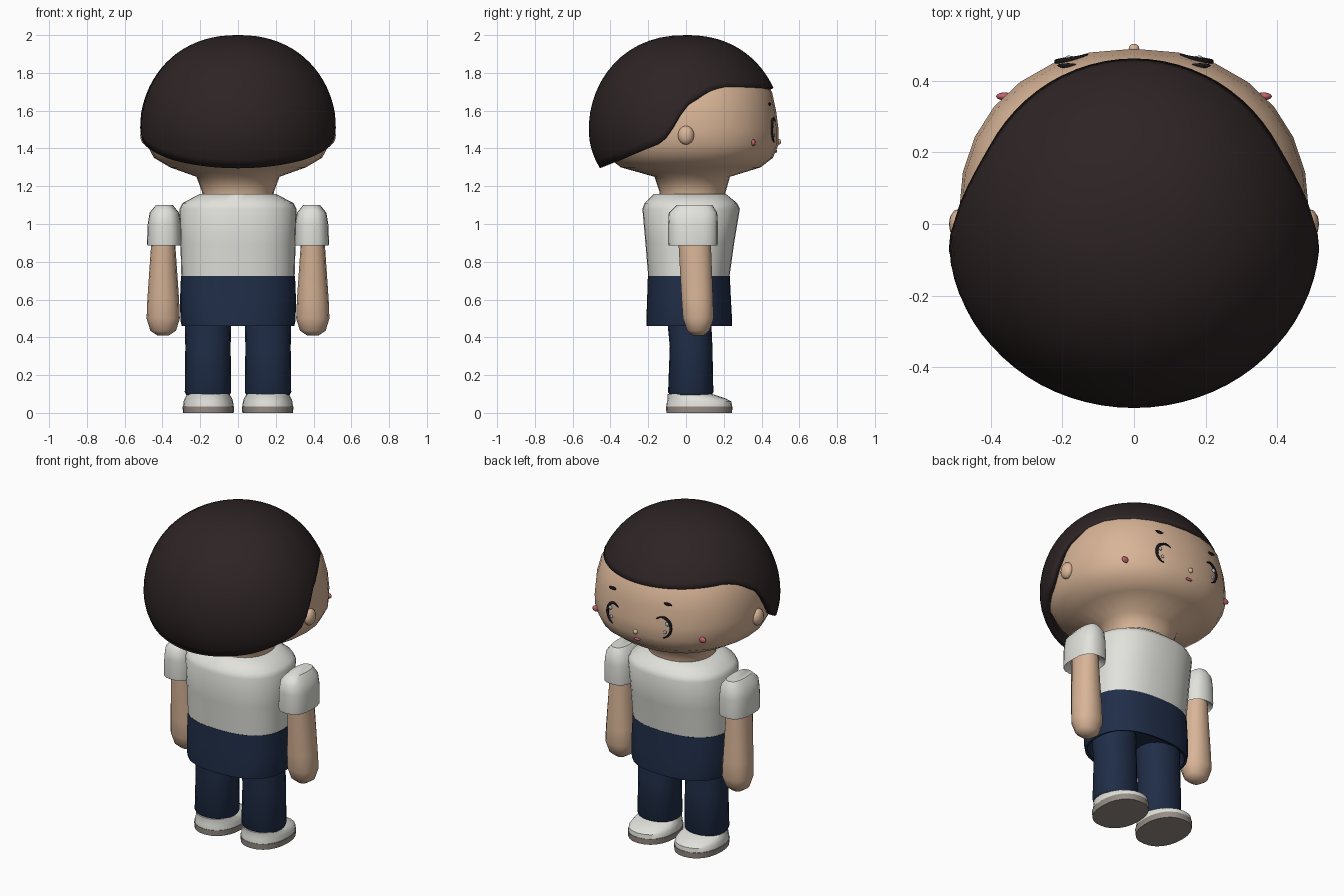
import bpy, bmesh
from math import sin, cos, pi, acos, radians, copysign

if "Cube" in bpy.data.objects:
    bpy.data.objects.remove(bpy.data.objects["Cube"], do_unlink=True)


def material(name, r, g, b):
    m = bpy.data.materials.new(name)
    m.use_nodes = True
    m.diffuse_color = (r, g, b, 1)
    m.node_tree.nodes["Principled BSDF"].inputs["Base Color"].default_value = (r, g, b, 1)
    return m


SKIN = material("skin", .69, .46, .31)
HAIR = material("dark_brown_hair", .026, .017, .018)
WHITE = material("off_white", .76, .76, .72)
NAVY = material("navy", .0145, .027, .065)
SOLE = material("warm_grey_sole", .31, .27, .235)
DARK = material("eye_black", .009, .007, .008)
PINK = material("blush_pink", .56, .12, .15)
GLINT = material("eye_glint", .45, .5, .55)


def finish(name, bm, mat, angle=45):
    bmesh.ops.recalc_face_normals(bm, faces=bm.faces)
    me = bpy.data.meshes.new(name)
    bm.to_mesh(me)
    bm.free()
    me.materials.append(mat)
    ob = bpy.data.objects.new(name, me)
    bpy.context.collection.objects.link(ob)
    bpy.ops.object.select_all(action='DESELECT')
    ob.select_set(True)
    bpy.context.view_layer.objects.active = ob
    bpy.ops.object.shade_smooth_by_angle(angle=radians(angle))
    return ob


def spow(v, p):
    return copysign(abs(v) ** p, v)


def loft(name, rings, mat, n=24, power=2.2, cx=0, angle=45):
    """Stack of super-ellipse rings: (z, y centre, x radius, y radius)."""
    bm = bmesh.new()
    loops = []
    for z, cy, rx, ry in rings:
        loops.append([bm.verts.new((cx + rx * spow(cos(2 * pi * i / n), 2 / power),
                                    cy + ry * spow(sin(2 * pi * i / n), 2 / power), z))
                      for i in range(n)])
    for a, b in zip(loops, loops[1:]):
        for i in range(n):
            j = (i + 1) % n
            bm.faces.new((a[i], a[j], b[j], b[i]))
    bm.faces.new(loops[0])
    bm.faces.new(loops[-1])
    return finish(name, bm, mat, angle)


def blob(name, loc, size, mat, seg=12):
    bm = bmesh.new()
    bmesh.ops.create_uvsphere(bm, u_segments=seg, v_segments=8, radius=1)
    for v in bm.verts:
        v.co = [c * s + o for c, s, o in zip(v.co, size, loc)]
    return finish(name, bm, mat, 80)


def lerp_table(x, table):
    """Linear lookup; rows are (key, values...) with rising keys."""
    for a, b in zip(table, table[1:]):
        if x <= b[0]:
            t = max(0, (x - a[0]) / (b[0] - a[0]))
            return [p + (q - p) * t for p, q in zip(a[1:], b[1:])]
    return list(table[-1][1:])


# Head and neck in one skin
HEAD = [(1.12, .035, .185, .17), (1.17, .035, .19, .175), (1.25, .033, .22, .2),
        (1.30, .025, .36, .37), (1.35, .025, .445, .435), (1.42, .025, .483, .465),
        (1.5, .025, .49, .465), (1.6, .025, .483, .452), (1.7, .025, .455, .43),
        (1.8, .02, .39, .365), (1.88, 0, .27, .26), (1.93, 0, .1, .1)]
loft("head", HEAD, SKIN, n=28, angle=60)


def face_y(x, z):
    cy, rx, ry = lerp_table(z, HEAD)
    return cy + ry * (1 - (abs(x) / rx) ** 2.2) ** (1 / 2.2)


# Hair cap: dome with a hem that is high over the face and low at the nape
HEM = [(-1, 1.295), (-.69, 1.34), (-.25, 1.42), (-.145, 1.46), (-.06, 1.53),
       (.06, 1.63), (.155, 1.66), (.3, 1.705), (.47, 1.73), (1, 1.72)]


def hair_point(a, t):
    z = lerp_table(sin(a), HEM)[0]
    end = acos((z - 1.5) / (.5 if z > 1.5 else .42))
    phi = end * t
    r = sin(phi) ** .9
    depth = .54 if sin(a) > 0 else .485
    h = cos(phi) * (.5 if cos(phi) > 0 else .42)
    return (.52 * r * cos(a), r * (depth * sin(a) - .03), 1.5 + h)


bm = bmesh.new()
N, ROWS = 72, 18
pole = bm.verts.new((0, 0, 2))
prev = None
for k in range(1, ROWS + 1):
    row = [bm.verts.new(hair_point(2 * pi * i / N, k / ROWS)) for i in range(N)]
    for i in range(N):
        j = (i + 1) % N
        bm.faces.new((prev[i], row[i], row[j], prev[j]) if prev else (pole, row[i], row[j]))
    prev = row
hair = finish("hair", bm, HAIR, 50)
thick = hair.modifiers.new("thickness", 'SOLIDIFY')
thick.thickness = .035
thick.offset = -1

# Shirt and shorts
loft("shirt", [(.72, .015, .3, .215), (.9, .02, .305, .235), (1.08, .027, .31, .258),
               (1.11, .026, .295, .245), (1.16, .02, .2, .19)], WHITE, n=32, power=2.4)
loft("shorts", [(.53, .017, .27, .19), (.465, .017, .285, .21), (.46, .017, .298, .226),
                (.49, .017, .305, .227), (.6, .016, .307, .222), (.725, .015, .302, .217)],
     NAVY, n=32, power=2.4)

# Limbs and shoes on both sides
for side, s in (("left", 1), ("right", -1)):
    loft(side + "_sleeve", [(.91, .035, .07, .1), (.885, .037, .09, .13), (.9, .037, .092, .132),
                            (1.0, .037, .088, .132), (1.06, .037, .078, .128),
                            (1.1, .045, .045, .095)], WHITE, n=20, power=2.6, cx=s * .39)
    loft(side + "_arm", [(.41, .065, .03, .03), (.435, .065, .068, .06), (.5, .065, .088, .083),
                         (.6, .06, .084, .085), (.92, .045, .062, .088)],
         SKIN, n=14, cx=s * .396, angle=60)
    loft(side + "_leg", [(.095, .025, .115, .11), (.11, .025, .123, .12), (.35, .027, .12, .113),
                         (.56, .012, .125, .118)], NAVY, n=20, cx=s * .159)
    loft(side + "_shoe", [(.033, .07, .134, .174), (.06, .07, .131, .171),
                          (.075, .058, .126, .155), (.1, .02, .112, .118)],
         WHITE, n=24, cx=s * .157)
    loft(side + "_sole", [(0, .07, .134, .174), (.035, .07, .137, .176)],
         SOLE, n=24, cx=s * .157)

    # Ears, cheeks and brows
    blob(side + "_ear", (s * .488, 0, 1.47), (.03, .043, .05), SKIN)
    blob(side + "_cheek", (s * .362, .357, 1.43), (.024, .011, .018), PINK)
    blob(side + "_brow", (s * .185, face_y(.185, 1.635), 1.635), (.03, .007, .009), DARK)

    # Eye: tapered outline on the outer side with two glints
    curve = bpy.data.curves.new(side + "_eye_line", 'CURVE')
    curve.dimensions = '3D'
    curve.bevel_depth = .008
    curve.bevel_resolution = 2
    line = curve.splines.new('POLY')
    steps = 16
    line.points.add(steps)
    for i, p in enumerate(line.points):
        a = radians(130 - 210 * i / steps)
        x, z = .163 + .052 * cos(a), 1.495 + .062 * sin(a)
        p.co = (s * x, face_y(x, z), z, 1)
        p.radius = .35 + .75 * sin(pi * i / steps)
    curve.materials.append(DARK)
    bpy.context.collection.objects.link(bpy.data.objects.new(side + "_eye_line", curve))
    for label, x, z, r in (("upper", .193, 1.52, .012), ("lower", .182, 1.47, .01)):
        blob(side + "_" + label + "_glint", (s * x, face_y(x, z), z), (r, .006, r), GLINT)

# Nose and mouth
blob("nose", (0, .49, 1.435), (.015, .014, .015), SKIN)
blob("mouth", (0, face_y(0, 1.385), 1.385), (.022, .008, .008), PINK)
